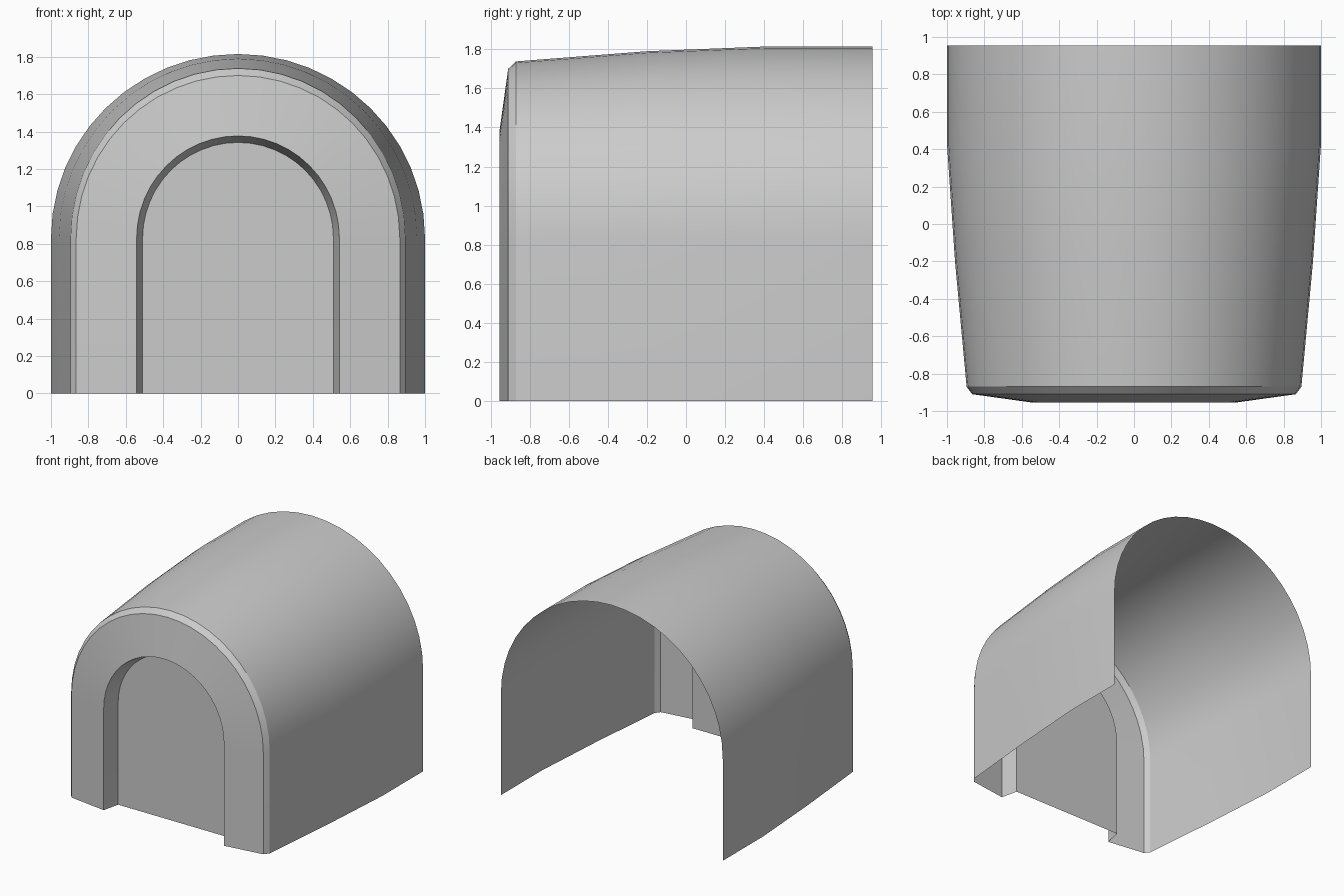
import bpy, bmesh
from math import sin, cos, pi

if "Cube" in bpy.data.objects:
    bpy.data.objects.remove(bpy.data.objects["Cube"])

SPRING = 0.83   # height where the straight sides turn into the arch
SEGS = 24


def arch(bm, y, half_width, top):
    pts = [(-half_width, 0)]
    for i in range(SEGS + 1):
        a = pi - pi * i / SEGS
        pts.append((half_width * cos(a), SPRING + (top - SPRING) * sin(a)))
    pts.append((half_width, 0))
    return [bm.verts.new((x, y, z)) for x, z in pts]


def loft(name, sections, cap=False):
    bm = bmesh.new()
    rings = [arch(bm, *s) for s in sections]
    for r0, r1 in zip(rings, rings[1:]):
        for i in range(len(r0) - 1):
            bm.faces.new((r0[i], r0[i + 1], r1[i + 1], r1[i]))
    if cap:
        bm.faces.new(rings[-1])
    bmesh.ops.recalc_face_normals(bm, faces=bm.faces[:])
    # make the normals point outwards / towards the front
    bm.normal_update()
    ref = bm.faces[-1] if cap else bm.faces[SEGS // 2]
    if (ref.normal.y > 0) if cap else (ref.normal.z < 0):
        bmesh.ops.reverse_faces(bm, faces=bm.faces[:])
    me = bpy.data.meshes.new(name)
    bm.to_mesh(me)
    bm.free()
    ob = bpy.data.objects.new(name, me)
    bpy.context.collection.objects.link(ob)
    bpy.ops.object.select_all(action='DESELECT')
    ob.select_set(True)
    bpy.context.view_layer.objects.active = ob
    bpy.ops.object.shade_smooth_by_angle(angle=0.45)
    return ob


# vaulted shell, open at back and bottom, tapering to the front
# sections: y, half width, top height
loft("vault_shell", [(0.955, 1.0, 1.815), (0.43, 1.0, 1.815), (-0.2, 0.957, 1.79),
                     (-0.87, 0.895, 1.738), (-0.91, 0.865, 1.70)])

# sloping front wall, door jamb and closed door panel
loft("front_wall_and_door", [(-0.91, 0.865, 1.70), (-0.955, 0.542, 1.377),
                             (-0.815, 0.51, 1.342)], cap=True)
